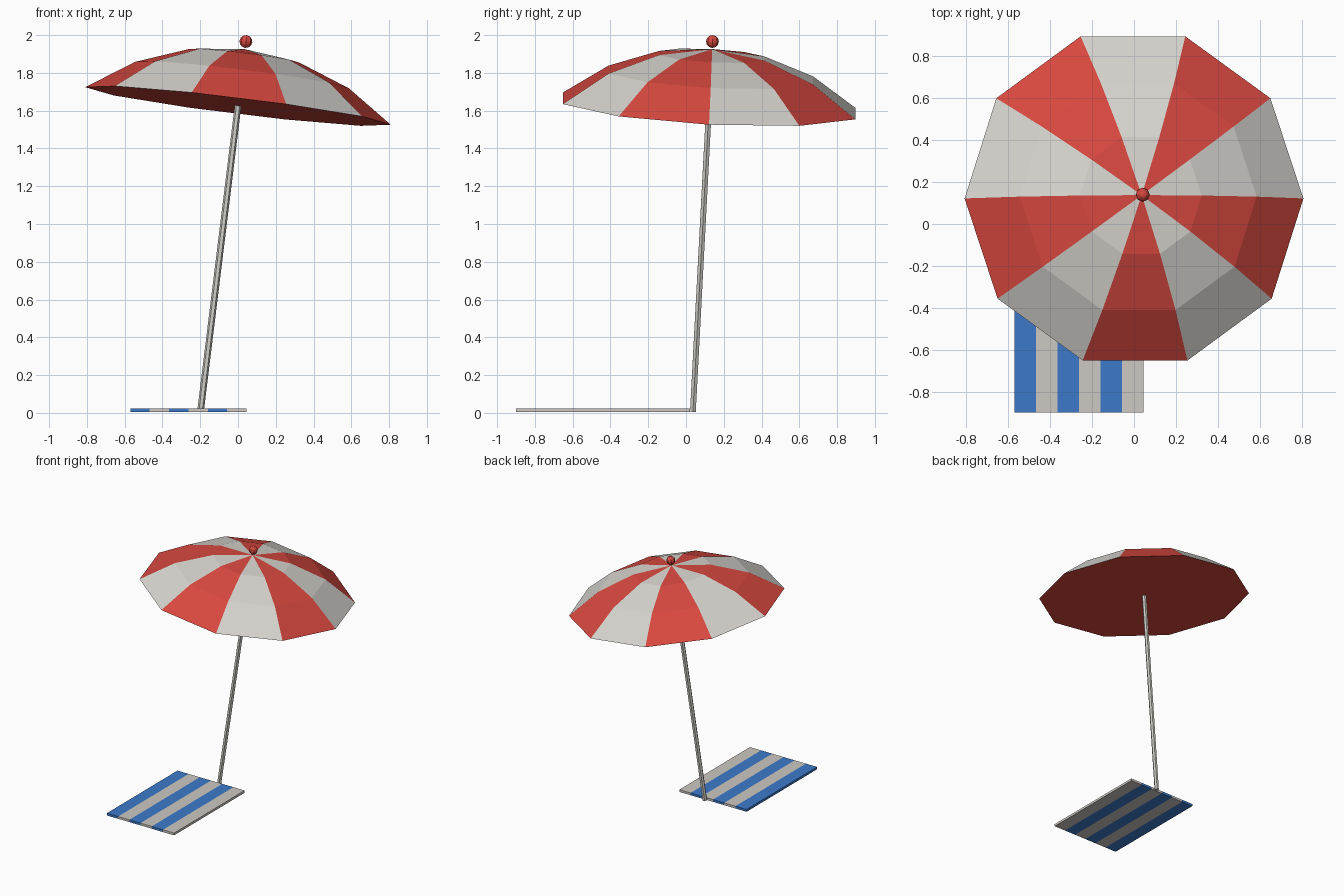
import bpy, bmesh
from math import sin, cos, pi, radians, asin
from mathutils import Matrix, Vector

cube = bpy.data.objects.get("Cube")
if cube:
    bpy.data.objects.remove(cube, do_unlink=True)


def linear(v):
    return v / 12.92 if v <= 0.04045 else ((v + 0.055) / 1.055) ** 2.4


def material(name, rgb):
    col = [linear(c / 255) for c in rgb] + [1]
    m = bpy.data.materials.new(name)
    m.use_nodes = True
    m.diffuse_color = col
    m.node_tree.nodes["Principled BSDF"].inputs["Base Color"].default_value = col
    return m


red = material("canopy red", (215, 72, 63))
white = material("canopy white", (216, 213, 207))
blue = material("towel blue", (60, 122, 202))
cream = material("towel white", (205, 201, 195))
grey = material("pole grey", (205, 204, 198))


def make(name, bm, mats, matrix=Matrix()):
    bmesh.ops.recalc_face_normals(bm, faces=bm.faces)
    mesh = bpy.data.meshes.new(name)
    bm.to_mesh(mesh)
    bm.free()
    for m in mats:
        mesh.materials.append(m)
    obj = bpy.data.objects.new(name, mesh)
    obj.matrix_world = matrix
    bpy.context.collection.objects.link(obj)
    return obj


# Leaning frame, with its origin at the middle of the canopy rim
rim_centre = Vector((0, 0.122, 1.625))
lean = Matrix.Translation(rim_centre) @ Matrix.Rotation(radians(7), 4, 'Y') @ Matrix.Rotation(radians(-3), 4, 'X')

# Canopy: ten-sided spherical cap, closed flat underneath
SIDES, RADIUS, HEIGHT, RINGS = 10, 0.815, 0.303, 3
ball = (RADIUS ** 2 + HEIGHT ** 2) / (2 * HEIGHT)
span = asin(RADIUS / ball)
bm = bmesh.new()
apex = bm.verts.new((0, 0, HEIGHT))
rings = []
for i in range(1, RINGS + 1):
    a = span * i / RINGS
    r, z = ball * sin(a), HEIGHT - ball * (1 - cos(a))
    rings.append([bm.verts.new((r * cos(2 * pi * k / SIDES), r * sin(2 * pi * k / SIDES), z))
                  for k in range(SIDES)])
for k in range(SIDES):
    n = (k + 1) % SIDES
    panel = [bm.faces.new((apex, rings[0][k], rings[0][n]))]
    for up, low in zip(rings, rings[1:]):
        panel.append(bm.faces.new((up[k], low[k], low[n], up[n])))
    for f in panel:
        f.material_index = k % 2
bm.faces.new(rings[-1]).material_index = 1
make("canopy", bm, [white, red], lean)

# Finial ball on top
bm = bmesh.new()
bmesh.ops.create_uvsphere(bm, u_segments=8, v_segments=6, radius=0.034)
make("finial", bm, [red], lean @ Matrix.Translation((0, 0, 0.344)))

# Pole from the ground up into the canopy
bm = bmesh.new()
bmesh.ops.create_cone(bm, cap_ends=True, segments=6, radius1=0.0175, radius2=0.0175, depth=1.92)
bmesh.ops.rotate(bm, verts=bm.verts, matrix=Matrix.Rotation(pi / 2, 3, 'Z'))
make("pole", bm, [grey], lean @ Matrix.Translation((0, 0, 0.288 - 0.96)))

# Striped towel: a slab cut into six alternating stripes
LEFT, WIDTH, STRIPES = -0.57, 0.615, 6
bm = bmesh.new()
bmesh.ops.create_cube(bm, size=1)
bmesh.ops.scale(bm, verts=bm.verts, vec=(WIDTH, 0.922, 0.019))
bmesh.ops.translate(bm, verts=bm.verts, vec=(LEFT + WIDTH / 2, -0.439, 0.0135))
for i in range(1, STRIPES):
    bmesh.ops.bisect_plane(bm, geom=bm.verts[:] + bm.edges[:] + bm.faces[:],
                           plane_co=(LEFT + WIDTH * i / STRIPES, 0, 0), plane_no=(1, 0, 0))
for f in bm.faces:
    x = f.calc_center_median().x
    stripe = min(STRIPES - 1, int((x - LEFT) / WIDTH * STRIPES))
    f.material_index = stripe % 2
make("towel", bm, [blue, cream])
